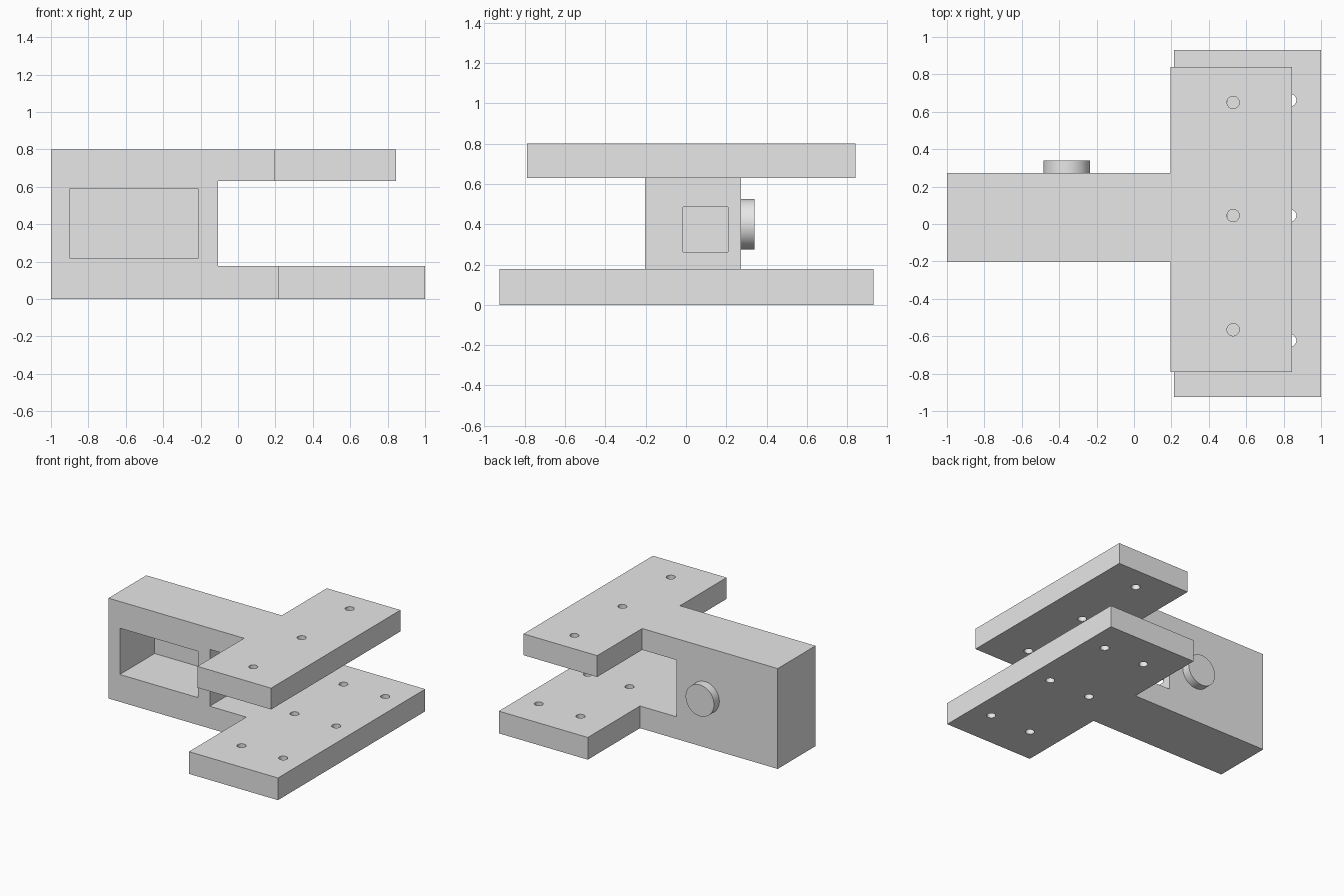
import bpy, bmesh
from math import radians

if "Cube" in bpy.data.objects:
    bpy.data.objects.remove(bpy.data.objects["Cube"], do_unlink=True)

grey = bpy.data.materials.new("plain grey")
grey.use_nodes = True
colour = (0.8, 0.8, 0.8, 1)
grey.diffuse_color = colour
grey.node_tree.nodes["Principled BSDF"].inputs["Base Color"].default_value = colour

BACK, FRONT = 0.273, -0.203      # depth limits of the body
LOW_TOP, HIGH_BOTTOM, TOP = 0.177, 0.63, 0.8


def prism(name, outline, z0, z1):
    """Extrude a plan outline from z0 up to z1."""
    bm = bmesh.new()
    face = bm.faces.new([bm.verts.new((x, y, z0)) for x, y in outline])
    ext = bmesh.ops.extrude_face_region(bm, geom=[face])
    for v in ext["geom"]:
        if isinstance(v, bmesh.types.BMVert):
            v.co.z = z1
    bmesh.ops.recalc_face_normals(bm, faces=bm.faces)
    mesh = bpy.data.meshes.new(name)
    bm.to_mesh(mesh)
    bm.free()
    mesh.materials.append(grey)
    ob = bpy.data.objects.new(name, mesh)
    bpy.context.collection.objects.link(ob)
    return ob


def box(name, x0, x1, y0, y1, z0, z1):
    return prism(name, [(x0, y0), (x1, y0), (x1, y1), (x0, y1)], z0, z1)


def tee(name, x0, x1, y0, y1, z0, z1):
    """Plate with a neck along the body and a wide head."""
    return prism(name, [(-1, FRONT), (x0, FRONT), (x0, y0), (x1, y0),
                        (x1, y1), (x0, y1), (x0, BACK), (-1, BACK)], z0, z1)


def cylinder(name, loc, radius, depth, rot=(0, 0, 0), sides=32):
    bpy.ops.mesh.primitive_cylinder_add(vertices=sides, radius=radius, depth=depth,
                                        location=loc, rotation=rot)
    ob = bpy.context.object
    ob.name = name
    ob.data.materials.append(grey)
    return ob


def combine(target, other, operation):
    """Apply a boolean, then discard the other object."""
    mod = target.modifiers.new("combine", "BOOLEAN")
    mod.operation, mod.solver, mod.object = operation, "EXACT", other
    bpy.context.view_layer.objects.active = target
    bpy.ops.object.modifier_apply(modifier=mod.name)
    bpy.data.objects.remove(other, do_unlink=True)


# Upper and lower T plates, with their screw holes
upper = tee("upper_plate", 0.195, 0.845, -0.79, 0.84, HIGH_BOTTOM, TOP)
for y in (-0.565, 0.045, 0.65):
    combine(upper, cylinder("cutter", (0.53, y, 0.7), 0.033, 0.5), "DIFFERENCE")

lower = tee("lower_plate", 0.215, 1.0, -0.925, 0.93, 0, LOW_TOP)
for x in (0.467, 0.835):
    for y in (-0.623, 0.045, 0.662):
        combine(lower, cylinder("cutter", (x, y, 0.1), 0.033, 0.5), "DIFFERENCE")

# Body block joined with both plates
frame = box("frame", -1, -0.107, FRONT, BACK, 0, TOP)
combine(frame, upper, "UNION")
combine(frame, lower, "UNION")

# Pocket open to the front, and a window into it from the right
combine(frame, box("cutter", -0.9, -0.21, -0.4, 0.235, 0.218, 0.587), "DIFFERENCE")
combine(frame, box("cutter", -0.3, 0.0, -0.015, 0.208, 0.263, 0.485), "DIFFERENCE")

# Merge coplanar pieces left by the joins
bm = bmesh.new()
bm.from_mesh(frame.data)
bmesh.ops.remove_doubles(bm, verts=bm.verts, dist=0.0001)
bmesh.ops.dissolve_limit(bm, angle_limit=radians(1), verts=bm.verts, edges=bm.edges)
bm.to_mesh(frame.data)
bm.free()

# Round button on the back wall
button = cylinder("button", (-0.36, 0.3, 0.4), 0.125, 0.08, (radians(90), 0, 0), 64)

for ob in (frame, button):
    bpy.ops.object.select_all(action="DESELECT")
    ob.select_set(True)
    bpy.context.view_layer.objects.active = ob
    bpy.ops.object.shade_smooth_by_angle(angle=radians(30))
